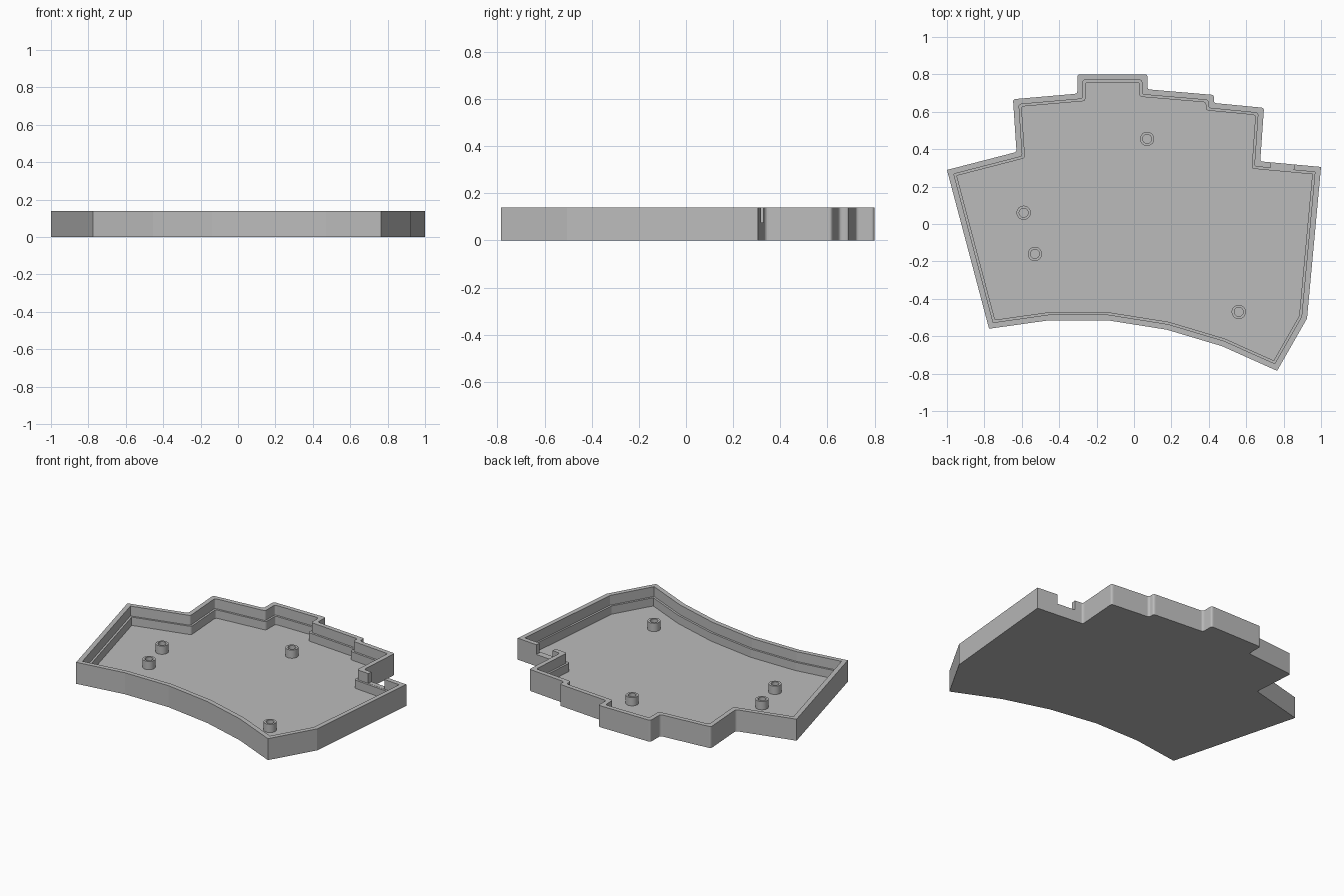
import bpy, bmesh, math
from mathutils import Vector

cube = bpy.data.objects.get("Cube")
if cube:
    bpy.data.objects.remove(cube)

HEIGHT, LEDGE, FLOOR = 0.14, 0.076, 0.022
LIP_INSET, WALL_INSET = 0.03, 0.043

# Clockwise plan of the case, starting at the far left corner
OUTLINE = [(-1, .289), (-.628, .385), (-.647, .667), (-.303, .697), (-.303, .8),
           (.072, .8), (.072, .72), (.427, .69), (.427, .647), (.695, .621),
           (.675, .335), (1, .305), (.925, -.505), (.765, -.785), (.47, -.653),
           (.175, -.565), (-.14, -.515), (-.455, -.515), (-.775, -.56)]
ROUNDED = range(1, 11)   # stepped rear corners have small fillets

grey = bpy.data.materials.new("matte grey")
grey.use_nodes = True
grey.diffuse_color = (.5, .5, .5, 1)
grey.node_tree.nodes["Principled BSDF"].inputs["Base Color"].default_value = (.5, .5, .5, 1)


def inset(points, distance):
    """Mitred inward offset of a clockwise polygon."""
    result = []
    for i, p in enumerate(points):
        before = (p - points[i - 1]).normalized()
        after = (points[(i + 1) % len(points)] - p).normalized()
        n1, n2 = Vector((before.y, -before.x)), Vector((after.y, -after.x))
        result.append(p + (n1 + n2) * distance / (1 + n1.dot(n2)))
    return result


def fillet(points, radius=0.014, steps=4):
    """Replace the chosen corners by short curves."""
    result = []
    for i, p in enumerate(points):
        if i not in ROUNDED:
            result.append(p)
            continue
        a = p + (points[i - 1] - p).normalized() * radius
        b = p + (points[(i + 1) % len(points)] - p).normalized() * radius
        for s in range(steps + 1):
            t = s / steps
            result.append(a * (1 - t) ** 2 + p * 2 * t * (1 - t) + b * t ** 2)
    return result


def loft(name, rings):
    """Join (outline, height) rings in order and cap both ends."""
    bm = bmesh.new()
    loops = [[bm.verts.new((p.x, p.y, z)) for p in pts] for pts, z in rings]
    for low, high in zip(loops, loops[1:]):
        for i in range(len(low)):
            bm.faces.new((low[i - 1], low[i], high[i], high[i - 1]))
    bm.faces.new(loops[0])
    bm.faces.new(loops[-1])
    bmesh.ops.recalc_face_normals(bm, faces=bm.faces)
    mesh = bpy.data.meshes.new(name)
    bm.to_mesh(mesh)
    bm.free()
    mesh.materials.append(grey)
    obj = bpy.data.objects.new(name, mesh)
    bpy.context.collection.objects.link(obj)
    return obj


def select_only(obj):
    bpy.ops.object.select_all(action='DESELECT')
    obj.select_set(True)
    bpy.context.view_layer.objects.active = obj


# Tray: outer wall, rim, upper inner wall, ledge, lower inner wall, floor
plan = [Vector(p) for p in OUTLINE]
outer = fillet(plan)
lip = fillet(inset(plan, LIP_INSET))
inner = fillet(inset(plan, WALL_INSET))
tray = loft("case_tray", [(outer, 0), (outer, HEIGHT), (lip, HEIGHT),
                          (lip, LEDGE), (inner, LEDGE), (inner, FLOOR)])

# Cable notch through the short rear wall
bpy.ops.mesh.primitive_cube_add(size=1, location=(.793, .311, LEDGE + .051),
                                rotation=(0, 0, -.092))
cutter = bpy.context.object
cutter.name = "notch_cutter"
cutter.scale = (.125, .06, .1)
cutter.hide_render = True
cut = tray.modifiers.new("cable_notch", 'BOOLEAN')
cut.operation = 'DIFFERENCE'
cut.solver = 'EXACT'
cut.object = cutter
select_only(tray)
bpy.ops.object.modifier_apply(modifier=cut.name)
bpy.data.objects.remove(cutter)


# Hollow screw bosses standing on the floor
def circle(x, y, radius, sides=32):
    return [Vector((x + radius * math.cos(math.tau * i / sides),
                    y + radius * math.sin(math.tau * i / sides))) for i in range(sides)]


for number, (x, y) in enumerate([(.07, .455), (-.59, .06), (-.53, -.16), (.56, -.47)], 1):
    rim, hole = circle(x, y, .038), circle(x, y, .024)
    boss = loft(f"screw_boss_{number}", [(rim, FLOOR - .005), (rim, LEDGE),
                                         (hole, LEDGE), (hole, FLOOR + .002)])
    select_only(boss)
    bpy.ops.object.shade_smooth_by_angle(angle=math.radians(40))
